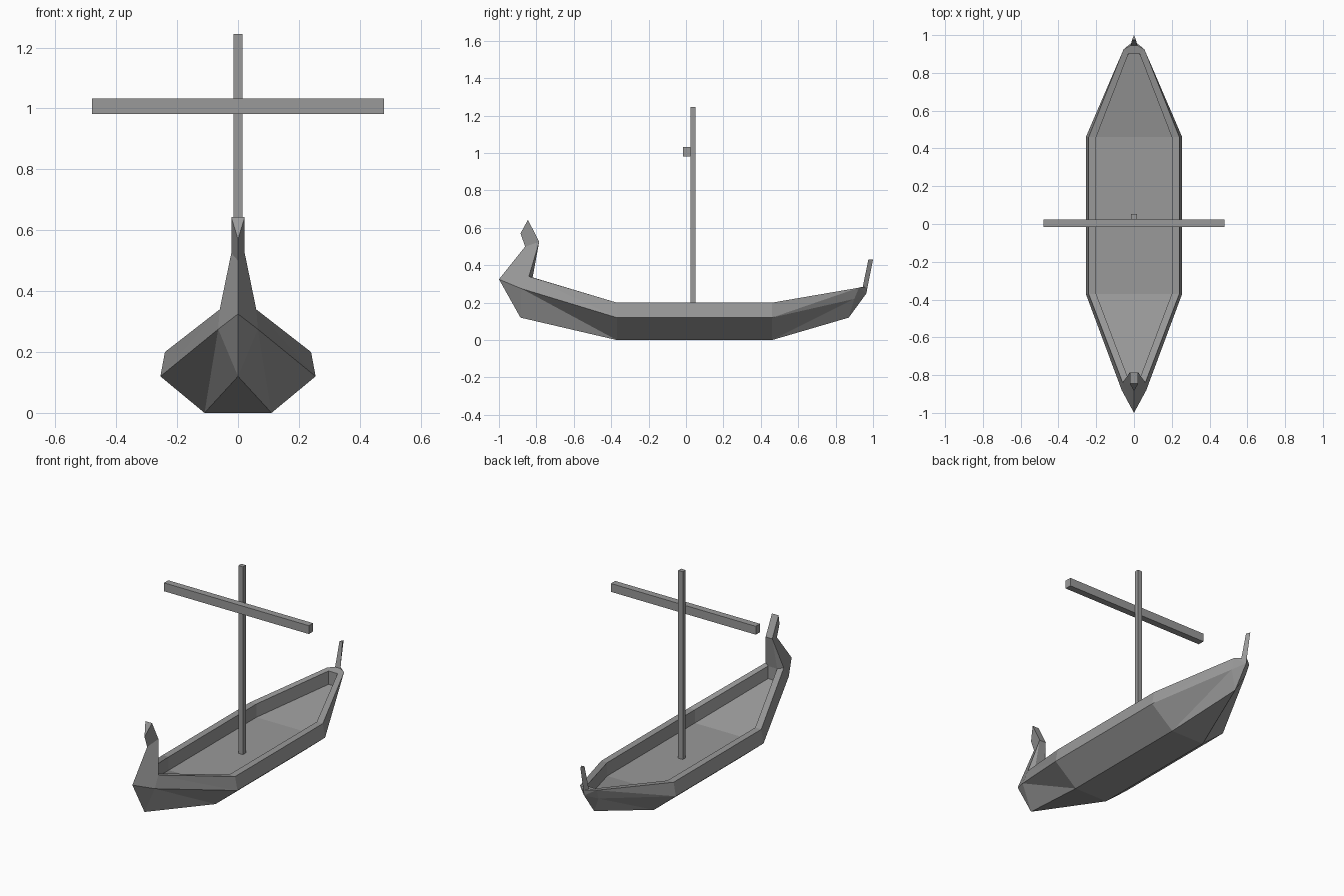
import bpy
import bmesh

cube = bpy.data.objects.get("Cube")
if cube:
    bpy.data.objects.remove(cube, do_unlink=True)

grey = bpy.data.materials.new("weathered_grey")
grey.use_nodes = True
grey.diffuse_color = (0.32, 0.32, 0.32, 1)
grey.node_tree.nodes["Principled BSDF"].inputs["Base Color"].default_value = (0.32, 0.32, 0.32, 1)


def finish(name, bm):
    """Turn a bmesh into a flat shaded object with the shared material."""
    bmesh.ops.recalc_face_normals(bm, faces=bm.faces)
    mesh = bpy.data.meshes.new(name)
    bm.to_mesh(mesh)
    bm.free()
    mesh.materials.append(grey)
    obj = bpy.data.objects.new(name, mesh)
    bpy.context.collection.objects.link(obj)
    return obj


def add_box(name, low, high):
    bm = bmesh.new()
    bmesh.ops.create_cube(bm, size=1)
    for v in bm.verts:
        for axis in range(3):
            v.co[axis] = high[axis] if v.co[axis] > 0 else low[axis]
    return finish(name, bm)


def add_face(bm, *points):
    """Add a face, dropping repeated corners."""
    corners = list(dict.fromkeys(points))
    if len(corners) > 2:
        bm.faces.new([bm.verts.new(p) for p in corners])


def mirror_and_weld(bm):
    """Copy the +x half to -x and join the halves on the centre line."""
    copy = bmesh.ops.duplicate(bm, geom=bm.verts[:] + bm.edges[:] + bm.faces[:])
    for item in copy["geom"]:
        if isinstance(item, bmesh.types.BMVert):
            item.co.x = -item.co.x
    bmesh.ops.remove_doubles(bm, verts=bm.verts, dist=0.0005)


def midship(y):
    """Half section: deck centre, deck, inner rim, rim, chine, bottom, keel."""
    return [(0, y, 0.12), (0.20, y, 0.12), (0.20, y, 0.20), (0.24, y, 0.20),
            (0.255, y, 0.12), (0.11, y, 0), (0, y, 0)]


def end_section(deck, inner, rim, chine, keel):
    return [(0, deck[1], deck[2]), deck, inner, rim, chine, keel, keel]


bow = end_section((0.03, -0.82, 0.26), (0.03, -0.82, 0.335),
                  (0.06, -0.84, 0.34), (0.065, -0.88, 0.275), (0, -0.885, 0.12))
stern = end_section((0.03, 0.90, 0.195), (0.03, 0.90, 0.275),
                    (0.055, 0.925, 0.28), (0.05, 0.90, 0.22), (0, 0.87, 0.12))
mid_front, mid_back = midship(-0.37), midship(0.46)

hull = bmesh.new()

# Straight middle of the hull
for i in range(6):
    add_face(hull, mid_front[i], mid_front[i + 1], mid_back[i + 1], mid_back[i])

# Tapered ends of the hull
for mid, end in ((mid_front, bow), (mid_back, stern)):
    for i in range(6):
        if i == 0:
            add_face(hull, mid[i], mid[i + 1], end[i + 1], end[i])
        else:
            add_face(hull, mid[i], mid[i + 1], end[i])
            add_face(hull, mid[i + 1], end[i + 1], end[i])


def add_post(section, nose, ridge, back):
    """Close one end of the hull and raise a ridged post from it.
    ridge and back run upward, with one point each per level."""
    deck_mid, deck, inner, rim, chine, keel = section[:6]
    centre = lambda p: (0, p[1], p[2])
    add_face(hull, deck_mid, deck, inner, centre(inner))
    add_face(hull, chine, nose, keel)
    add_face(hull, rim, nose, chine)
    add_face(hull, rim, inner, back[0])
    add_face(hull, inner, centre(inner), centre(back[0]), back[0])
    add_face(hull, rim, ridge[0], nose)
    add_face(hull, rim, back[0], ridge[0])
    # Upper part of the post and its cap
    add_face(hull, ridge[0], back[0], back[1], ridge[1])
    add_face(hull, back[0], centre(back[0]), centre(back[1]), back[1])
    add_face(hull, ridge[1], back[1], centre(back[1]))


# Tall figurehead post
add_post(bow, (0, -1, 0.325),
         [(0, -0.86, 0.50), (0, -0.885, 0.57)],
         [(0.022, -0.785, 0.525), (0.022, -0.845, 0.643)])

# Slim stern post
add_post(stern, (0, 0.965, 0.25),
         [(0, 0.97, 0.28), (0, 1, 0.43)],
         [(0.018, 0.945, 0.285), (0.01, 0.975, 0.43)])

mirror_and_weld(hull)
finish("hull", hull)

# Mast and yard
add_box("mast", (-0.015, 0.025, 0.12), (0.015, 0.052, 1.245))
add_box("yard", (-0.48, -0.015, 0.982), (0.48, 0.025, 1.032))
